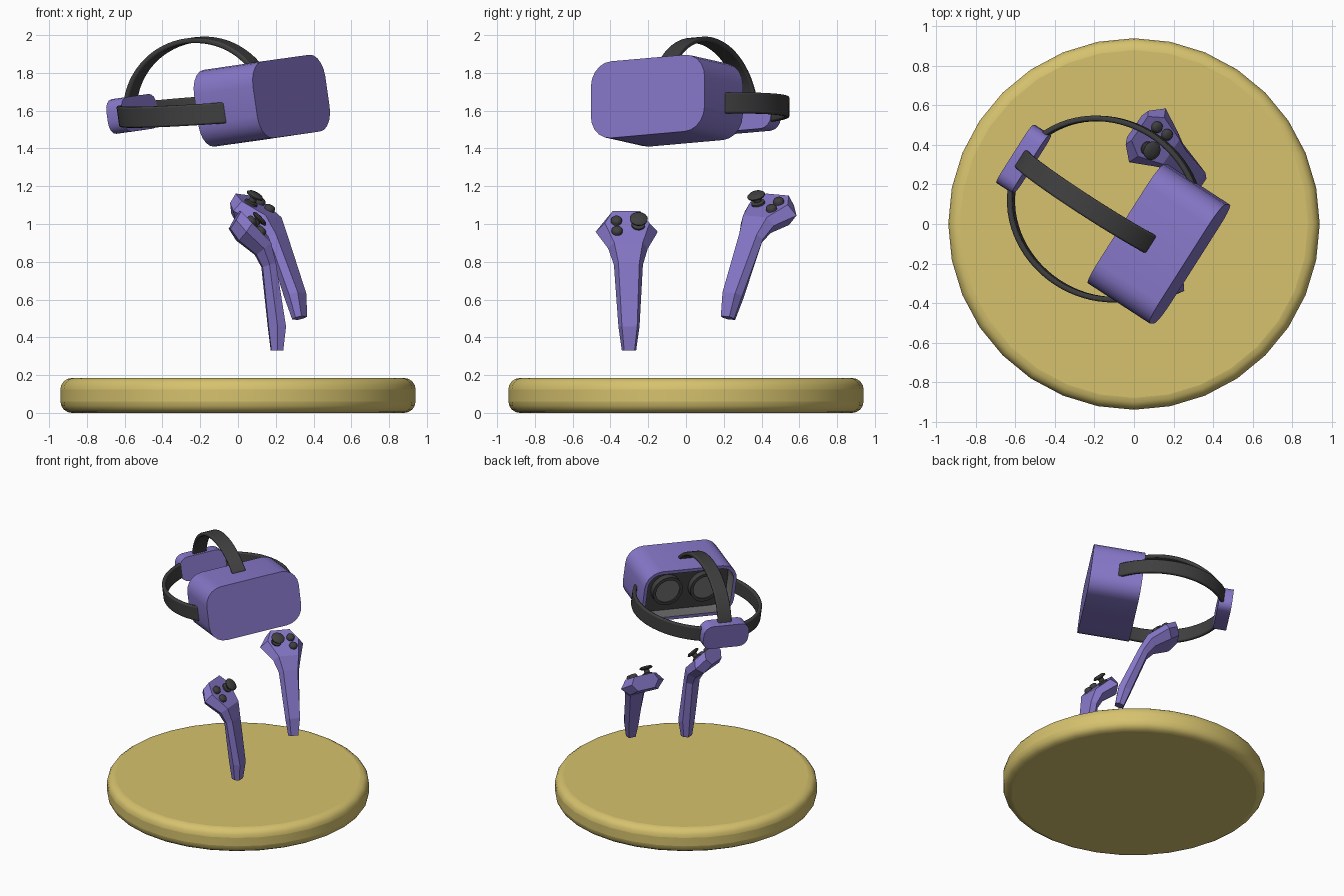
import bpy, bmesh, math
from mathutils import Matrix, Vector

if "Cube" in bpy.data.objects:
    bpy.data.objects.remove(bpy.data.objects["Cube"])


def material(name, rgb):
    m = bpy.data.materials.new(name)
    m.diffuse_color = (*rgb, 1)
    m.use_nodes = True
    m.node_tree.nodes["Principled BSDF"].inputs["Base Color"].default_value = m.diffuse_color
    return m


PURPLE = material("purple plastic", (0.24, 0.185, 0.58))
YELLOW = material("yellow base", (0.67, 0.54, 0.155))
DARK = material("dark rubber", (0.05, 0.05, 0.05))
GREY = material("lens grey", (0.15, 0.15, 0.15))


def finish(bm, name, mats, matrix=Matrix(), bevel=0, segs=2, angle=None):
    """Turn a bmesh into a placed object, optionally bevelled and smooth."""
    bmesh.ops.recalc_face_normals(bm, faces=bm.faces)
    me = bpy.data.meshes.new(name)
    bm.to_mesh(me)
    bm.free()
    for m in mats:
        me.materials.append(m)
    if matrix.determinant() < 0:
        me.flip_normals()
    me.transform(matrix)
    ob = bpy.data.objects.new(name, me)
    bpy.context.collection.objects.link(ob)
    if bevel:
        mod = ob.modifiers.new("Bevel", 'BEVEL')
        mod.width, mod.segments, mod.limit_method = bevel, segs, 'ANGLE'
        mod.angle_limit = math.radians(40)
    if angle:
        bpy.ops.object.select_all(action='DESELECT')
        ob.select_set(True)
        bpy.context.view_layer.objects.active = ob
        bpy.ops.object.shade_smooth_by_angle(angle=math.radians(angle))
    return ob


def loft(rings, indices=None):
    """Skin a list of equal-length rings and cap both ends."""
    bm = bmesh.new()
    vs = [[bm.verts.new(p) for p in r] for r in rings]
    n = len(vs[0])
    for k, (a, b) in enumerate(zip(vs, vs[1:])):
        for i in range(n):
            j = (i + 1) % n
            f = bm.faces.new((a[i], a[j], b[j], b[i]))
            f.material_index = indices[k] if indices else 0
    bm.faces.new(vs[0])
    cap = bm.faces.new(vs[-1])
    cap.material_index = indices[-1] if indices else 0
    return bm


def lathe(profile, n=24):
    """Rings of (radius, height) around local z."""
    return loft([[(r * math.cos(2 * math.pi * i / n), r * math.sin(2 * math.pi * i / n), z)
                  for i in range(n)] for r, z in profile])


def rounded(x, w, h, r, segs=5):
    """Rounded rectangle in the local yz plane."""
    pts = []
    for k, (sy, sz) in enumerate(((1, 1), (-1, 1), (-1, -1), (1, -1))):
        for i in range(segs + 1):
            t = math.pi / 2 * (k + i / segs)
            pts.append((x, sy * (w / 2 - r) + r * math.cos(t), sz * (h / 2 - r) + r * math.sin(t)))
    return pts


def pose(loc, yaw, pitch, roll):
    return (Matrix.Translation(loc) @ Matrix.Rotation(math.radians(yaw), 4, 'Z')
            @ Matrix.Rotation(math.radians(-pitch), 4, 'Y') @ Matrix.Rotation(math.radians(roll), 4, 'X'))


# Round base
finish(lathe([(0.94, 0), (0.94, 0.185)], 32), "base", [YELLOW], bevel=0.06, segs=4, angle=35)

# Headset frame: local x is forward, y is across, z is up; origin at the rear opening
HEAD = pose((-0.03, 0.0, 1.63), -33, 7, 4.3)

# Visor shell with a recessed, lined eye opening
finish(loft([rounded(0.375, 0.715, 0.41, 0.125), rounded(0, 0.715, 0.41, 0.125),
             rounded(0, 0.665, 0.36, 0.10), rounded(0.1, 0.665, 0.36, 0.10)],
            [0, 0, 1, 2]), "visor", [PURPLE, GREY, DARK], HEAD, angle=30)

# Eye lenses: dark ring with a grey disc
for side, s in (("left", 1), ("right", -1)):
    M = HEAD @ Matrix.Translation((0.1, s * 0.145, 0)) @ Matrix.Rotation(-math.pi / 2, 4, 'Y')
    finish(lathe([(0.115, -0.01), (0.115, 0.045), (0.092, 0.045), (0.092, 0.03)]),
           side + "_lens_ring", [DARK], M, angle=35)
    finish(lathe([(0.092, 0.028), (0.092, 0.036)]), side + "_lens", [GREY], M, angle=35)


def ribbon(name, point, across, t0, t1, thick, width, n=40):
    """Flat band swept along a curve given by point(t) in degrees."""
    rings = []
    for i in range(n + 1):
        t = math.radians(t0 + (t1 - t0) * i / n)
        p = point(t)
        tangent = point(t + 0.01) - point(t - 0.01)
        out = tangent.cross(across).normalized() * thick / 2
        w = across * width / 2
        rings.append([p + out + w, p - out + w, p - out - w, p + out - w])
    finish(loft(rings), name, [DARK], HEAD, bevel=0.009, segs=2, angle=40)


# Strap around the head
def side_path(t):
    f = -0.14 + 0.49 * math.cos(t)
    return Vector((f, 0.445 * math.sin(t), -0.022 - 0.085 * f))


ribbon("side_strap", side_path, Vector((0, 0, 1)), 49, 311, 0.028, 0.112, 56)


# Strap over the top
def top_path(t):
    return Vector((-0.2 + 0.44 * math.cos(t), -0.01, 0.37 * math.sin(t)))


ribbon("top_strap", top_path, Vector((0, 1, 0)), 32, 176, 0.028, 0.105)

# Rear pad
finish(loft([rounded(-0.575, 0.35, 0.185, 0.065, 4), rounded(-0.672, 0.35, 0.185, 0.065, 4)]),
       "rear_pad", [PURPLE], HEAD @ Matrix.Translation((0, -0.01, 0.03)), angle=30)

# Hand controller sections: front x, z, back x, z, half width (from the button centre)
SECTIONS = [(0.148, -0.657, 0.085, -0.657, 0.038), (0.162, -0.53, 0.070, -0.53, 0.056),
            (0.107, -0.19, 0.037, -0.215, 0.077), (0.080, -0.085, 0.003, -0.15, 0.105),
            (-0.022, 0.018, -0.092, -0.075, 0.165), (-0.079, 0.081, -0.135, -0.012, 0.102)]


def controller(name, M):
    rings = []
    for fx, fz, bx, bz, w in SECTIONS:
        mx, mz = (fx + bx) / 2, (fz + bz) / 2
        rings.append([(fx, -0.72 * w, fz), (fx, 0.72 * w, fz), (mx, w, mz),
                      (bx, 0.65 * w, bz), (bx, -0.65 * w, bz), (mx, -w, mz)])
    finish(loft(rings), name + "_body", [PURPLE], M)
    # Sloped control face: local z points out of the face, x runs down it
    face = M @ Matrix.Rotation(math.radians(46.5), 4, 'Y')
    for i, d in enumerate((-0.037, 0.037)):
        finish(lathe([(0.029, -0.01), (0.029, 0.012), (0.022, 0.022), (0.01, 0.025)], 16),
               f"{name}_button_{i + 1}", [DARK], face @ Matrix.Translation((d, -0.057, 0)), angle=50)
    finish(lathe([(0.036, -0.01), (0.036, 0.008), (0.02, 0.014), (0.02, 0.034), (0.046, 0.042),
                  (0.048, 0.05), (0.036, 0.06), (0.012, 0.062)], 20),
           name + "_stick", [DARK], face @ Matrix.Translation((-0.01, 0.058, 0)), angle=50)


controller("front_controller", pose((0.09, -0.31, 0.987), 4, 0, 0))
controller("rear_controller", pose((0.108, 0.425, 1.10), -33, 16, -4.4) @ Matrix.Scale(-1, 4, (0, 1, 0)))
